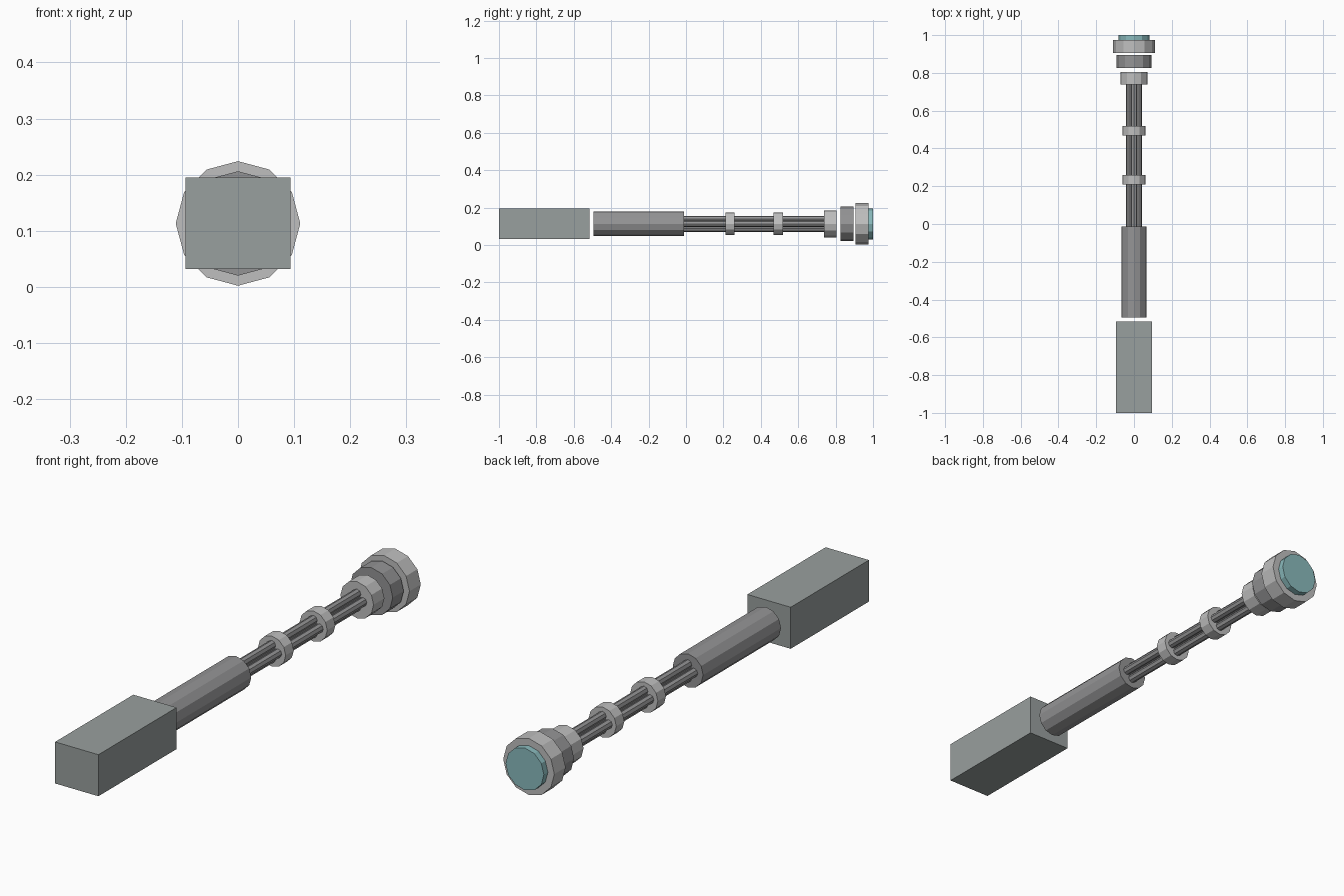
import bpy, math
from mathutils import Matrix

if "Cube" in bpy.data.objects:
    bpy.data.objects.remove(bpy.data.objects["Cube"])

CZ = 0.113  # height of the long axis


def srgb(c):
    return c / 12.92 if c <= 0.04045 else ((c + 0.055) / 1.055) ** 2.4


def material(name, r, g, b):
    m = bpy.data.materials.new(name)
    m.diffuse_color = (srgb(r), srgb(g), srgb(b), 1)
    m.use_nodes = True
    m.node_tree.nodes["Principled BSDF"].inputs["Base Color"].default_value = m.diffuse_color
    return m


block_grey = material("block grey", 0.60, 0.625, 0.62)
dark_grey = material("dark grey", 0.58, 0.58, 0.585)
light_grey = material("light grey", 0.75, 0.75, 0.75)
lens_teal = material("lens teal", 0.54, 0.73, 0.74)


def cylinder(name, y0, y1, radius, mat, sides=12, x=0, z=0):
    """Flat-faced cylinder along y with corners on the x and z axes."""
    bpy.ops.mesh.primitive_cylinder_add(vertices=sides, radius=radius, depth=y1 - y0)
    o = bpy.context.object
    o.name = name
    o.data.transform(Matrix.Rotation(math.pi / 2, 4, 'X'))
    o.location = (x, (y0 + y1) / 2, CZ + z)
    o.data.materials.append(mat)
    return o


# Rear block
bpy.ops.mesh.primitive_cube_add(size=1, location=(0, -0.7575, CZ))
block = bpy.context.object
block.name = "rear_block"
block.data.transform(Matrix.Diagonal((0.188, 0.485, 0.163, 1)))
block.data.materials.append(block_grey)

# Grip
cylinder("grip", -0.495, -0.012, 0.066, dark_grey)

# Bundle of four thin rods around a core
cylinder("rod_core", -0.02, 0.74, 0.022, dark_grey, 8)
for i in range(4):
    a = i * math.pi / 2
    cylinder("thin_rod", -0.02, 0.74, 0.017, dark_grey, 8,
             0.026 * math.cos(a), 0.026 * math.sin(a))

# Bands on the rods
for y in (0.235, 0.493):
    cylinder("rod_band", y - 0.025, y + 0.025, 0.06, light_grey)

# Stepped head rings
cylinder("small_head_ring", 0.738, 0.805, 0.072, light_grey)
cylinder("middle_head_ring", 0.827, 0.895, 0.093, dark_grey)
cylinder("large_head_ring", 0.905, 0.975, 0.111, light_grey)

# Lens
cylinder("lens", 0.97, 1.0, 0.083, lens_teal)
